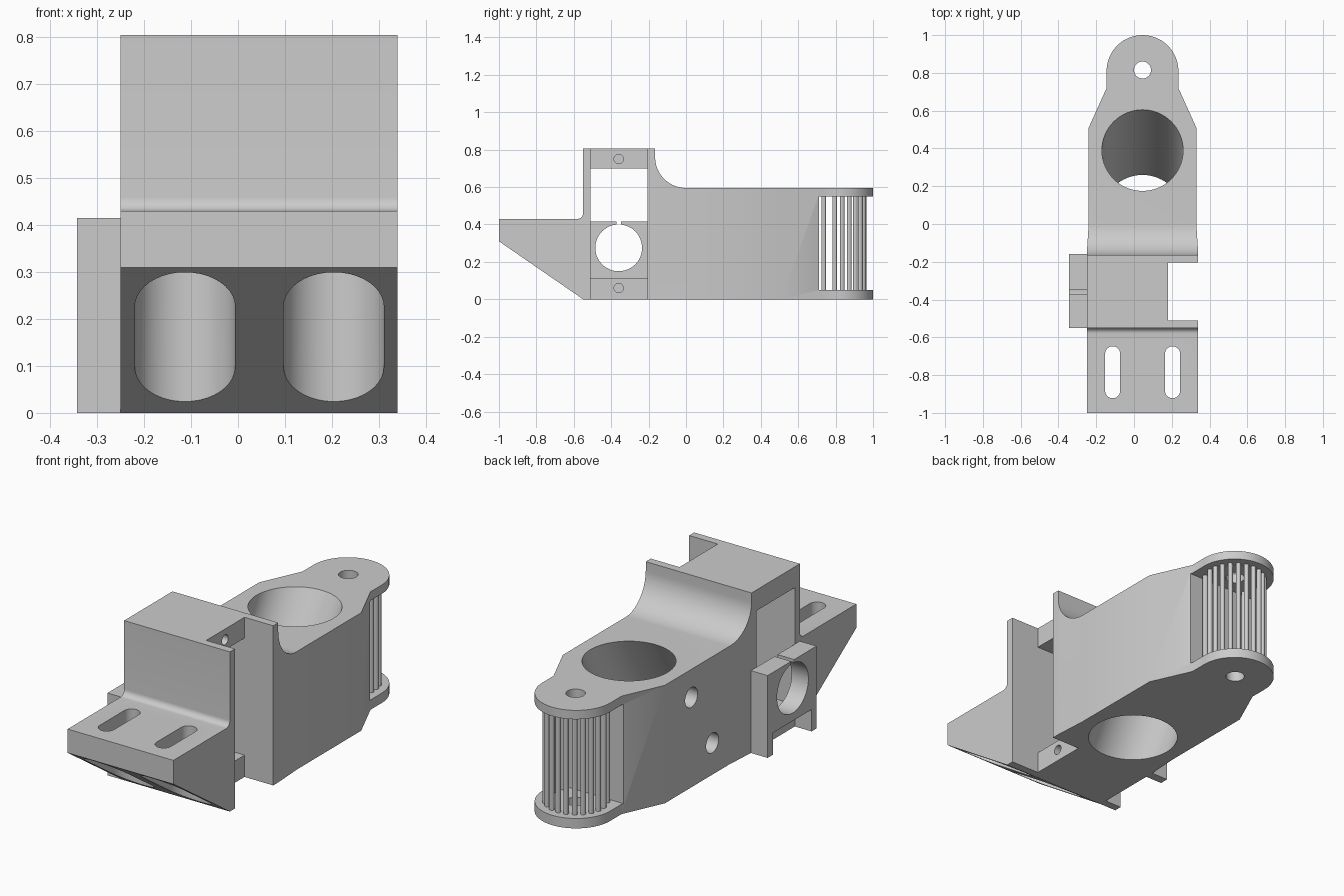
import bpy, bmesh
from math import cos, sin, pi, radians
from mathutils import Vector

if "Cube" in bpy.data.objects:
    bpy.data.objects.remove(bpy.data.objects["Cube"], do_unlink=True)

grey = bpy.data.materials.new("light grey plastic")
grey.use_nodes = True
grey.diffuse_color = (0.6, 0.6, 0.6, 1)
grey.node_tree.nodes["Principled BSDF"].inputs["Base Color"].default_value = (0.6, 0.6, 0.6, 1)


def arc(cx, cy, r, start, end, steps):
    """Points on an arc, angles in degrees."""
    angles = [radians(start + (end - start) * i / steps) for i in range(steps + 1)]
    return [(cx + r * cos(a), cy + r * sin(a)) for a in angles]


def circle(cx, cy, r, steps=48):
    return arc(cx, cy, r, 0, 360, steps)[:-1]


def slot(cx, cy, width, length):
    r, h = width / 2, (length - width) / 2
    return arc(cx, cy + h, r, 0, 180, 20) + arc(cx, cy - h, r, 180, 360, 20)


def rect(a0, a1, b0, b1):
    return [(a0, b0), (a1, b0), (a1, b1), (a0, b1)]


def prism(name, outline, low, high, axis="z", lean=(0, 0, 0)):
    """Extrude an outline: (x, y) along z, or (y, z) along x."""
    def place(p, d):
        return Vector((p[0], p[1], d)) if axis == "z" else Vector((d, p[0], p[1]))
    bm = bmesh.new()
    base = [bm.verts.new(place(p, low)) for p in outline]
    top = [bm.verts.new(place(p, high) + Vector(lean)) for p in outline]
    bm.faces.new(base)
    bm.faces.new(top)
    for i in range(len(base)):
        j = (i + 1) % len(base)
        bm.faces.new((base[i], base[j], top[j], top[i]))
    bmesh.ops.recalc_face_normals(bm, faces=bm.faces)
    mesh = bpy.data.meshes.new(name)
    bm.to_mesh(mesh)
    bm.free()
    mesh.materials.append(grey)
    obj = bpy.data.objects.new(name, mesh)
    bpy.context.collection.objects.link(obj)
    return obj


def activate(obj):
    bpy.ops.object.select_all(action="DESELECT")
    obj.select_set(True)
    bpy.context.view_layer.objects.active = obj


def combine(obj, tool, operation="DIFFERENCE"):
    activate(obj)
    mod = obj.modifiers.new("cut", "BOOLEAN")
    mod.operation, mod.solver, mod.object = operation, "EXACT", tool
    bpy.ops.object.modifier_apply(modifier=mod.name)
    bpy.data.objects.remove(tool, do_unlink=True)


def cut(obj, *args, **kwargs):
    combine(obj, prism("cutter", *args, **kwargs))


def smooth(obj):
    activate(obj)
    bpy.ops.object.shade_smooth_by_angle(angle=radians(25))


MID = 0.045       # centre line of the rear arm
LOBE_Y = 0.81
ROOF = 0.595

# Housing: side profile intersected with the plan outline
side = [(-1, 0.31), (-0.55, 0), (1.1, 0), (1.1, ROOF)]
side += arc(0, ROOF + 0.165, 0.165, 270, 180, 20)
side += [(-0.165, 0.805), (-0.55, 0.805)]
side += arc(-0.58, 0.46, 0.03, 0, -90, 8)
side += [(-1, 0.43)]
housing = prism("housing", side, -0.5, 0.5, "x")
plan = [(-0.25, -1.1), (0.34, -1.1), (0.34, -0.16), (0.33, 0), (0.33, 0.51), (MID + 0.19, 0.72)]
plan += arc(MID, LOBE_Y, 0.19, 0, 180, 40)
plan += [(MID - 0.19, 0.72), (-0.24, 0.51), (-0.24, 0), (-0.25, -0.16)]
combine(housing, prism("plan", plan, -0.1, 1), "INTERSECT")

# Side pocket, through window and blind screw holes
cut(housing, rect(0.18, 0.5, -0.51, -0.205), -0.1, 1)
cut(housing, rect(-0.51, -0.205, 0.11, 0.7), -0.5, 0.3, "x")
for z in (0.06, 0.75):
    cut(housing, circle(-0.36, z, 0.025, 24), 0, 0.3, "x")

# Mounting slots with wide counterbores below
for x in (-0.113, 0.204):
    cut(housing, slot(x, -0.785, 0.08, 0.275), -0.1, 0.6)
    cut(housing, slot(x, -0.785, 0.214, 0.40), -0.1, 0.33)

# Leaning bore and its two set screw holes
cut(housing, circle(MID, -0.013, 0.215, 64), -0.1, 0.7, lean=(0, 0.464, 0))
for y, z in ((0.30, 0.453), (0.133, 0.16)):
    cut(housing, circle(y, z, 0.05, 24), -0.4, 0, "x")

# Gap between the rear end plates, and the hole through them
cut(housing, rect(-0.4, 0.5, 0.71, 1.2), 0.05, 0.55)
cut(housing, circle(MID, 0.815, 0.045, 32), -0.1, 0.8)
smooth(housing)

# Cage bars between the end plates
for i, angle in enumerate([-31, 211] + [-6 + 16 * k for k in range(13)]):
    a = radians(angle)
    bar = prism(f"cage_bar_{i + 1}",
                circle(MID + 0.143 * cos(a), LOBE_Y + 0.143 * sin(a), 0.0125, 12), 0.045, 0.555)
    smooth(bar)

# Side clip with round opening, slit and foot notch
clip = prism("side_clip", rect(-0.55, -0.16, 0, 0.415), -0.343, -0.25, "x")
cut(clip, circle(-0.36, 0.275, 0.125), -0.5, 0, "x")
cut(clip, rect(-0.372, -0.348, 0.3, 0.5), -0.5, 0, "x")
cut(clip, rect(-0.51, -0.205, -0.1, 0.11), -0.5, 0, "x")
smooth(clip)
